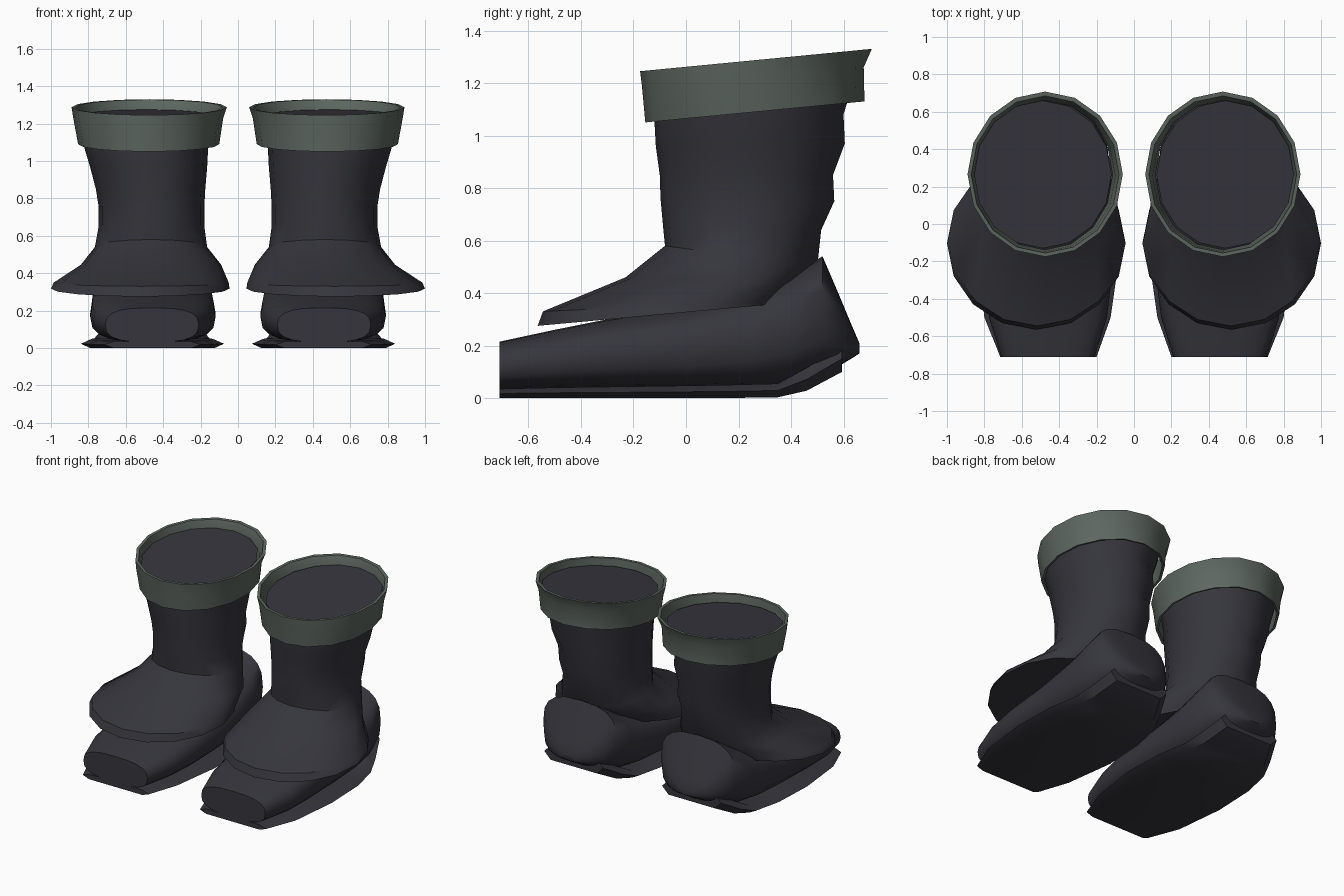
import bpy, bmesh, math

if "Cube" in bpy.data.objects:
    bpy.data.objects.remove(bpy.data.objects["Cube"])


def material(name, rgb):
    m = bpy.data.materials.new(name)
    m.diffuse_color = (*rgb, 1)
    m.use_nodes = True
    m.node_tree.nodes["Principled BSDF"].inputs["Base Color"].default_value = m.diffuse_color
    return m


DARK = material("dark leather", (0.036, 0.036, 0.046))
GREEN = material("grey green cuff", (0.110, 0.135, 0.118))


def loft(name, rings, mat, angle, caps=True, loop=False):
    """Skin a list of point rings, mirrored across x to give both boots."""
    bm = bmesh.new()
    rows = [[bm.verts.new(p) for p in r] for r in rings]
    n = len(rows[0])
    pairs = list(zip(rows, rows[1:]))
    if loop:
        pairs.append((rows[-1], rows[0]))
    for a, b in pairs:
        for i in range(n):
            j = (i + 1) % n
            bm.faces.new((a[i], a[j], b[j], b[i]))
    if caps:
        bm.faces.new(rows[0])
        bm.faces.new(rows[-1])
    bmesh.ops.recalc_face_normals(bm, faces=bm.faces[:])
    me = bpy.data.meshes.new(name)
    bm.to_mesh(me)
    bm.free()
    me.materials.append(mat)
    ob = bpy.data.objects.new(name, me)
    bpy.context.collection.objects.link(ob)
    bpy.ops.object.select_all(action='DESELECT')
    ob.select_set(True)
    bpy.context.view_layer.objects.active = ob
    bpy.ops.object.shade_smooth_by_angle(angle=math.radians(angle))
    ob.modifiers.new("pair", 'MIRROR').use_mirror_merge = False
    return ob


def tilted_ring(x0, x1, yf, yb, zf, zb, n=16):
    """Oval ring whose height runs from zf at the front to zb at the back."""
    pts = []
    for i in range(n):
        a = math.tau * i / n
        s = (1 + math.sin(a)) / 2
        pts.append(((x0 + x1) / 2 + (x1 - x0) / 2 * math.cos(a),
                    yf + (yb - yf) * s, zf + (zb - zf) * s))
    return pts


def upright_section(y, x0, x1, z0, z1, n=20, p=0.72):
    """Rounded box section across the foot."""
    pts = []
    for i in range(n):
        a = math.tau * i / n
        c, s = math.cos(a), math.sin(a)
        pts.append(((x0 + x1) / 2 + (x1 - x0) / 2 * math.copysign(abs(c) ** p, c), y,
                    (z0 + z1) / 2 + (z1 - z0) / 2 * math.copysign(abs(s) ** p, s)))
    return pts


def sole_section(y, x0, x1, z0, z1):
    m, e = z0 * 0.5 + z1 * 0.5, 0.05
    return [(x0, y, m), (x0 + e, y, z0), (x1 - e, y, z0),
            (x1, y, m), (x1 - e, y, z1), (x0 + e, y, z1)]


# Shaft flaring over the instep, closed at the top
shaft = [
    (.045, 1.0, -.565, .36, .275, .36),
    (.05, .985, -.545, .37, .33, .37),
    (.09, .84, -.23, .44, .46, .43),
    (.165, .765, -.08, .50, .58, .50),
    (.18, .745, -.088, .515, .66, .64),
    (.18, .745, -.097, .565, .76, .75),
    (.175, .76, -.10, .56, .85, .85),
    (.165, .79, -.115, .605, .96, .97),
    (.16, .82, -.12, .60, 1.05, 1.08),
    (.12, .855, -.13, .66, 1.20, 1.275),
]
loft("boot_shaft", [tilted_ring(*r) for r in shaft], DARK, 40)

# Folded cuff with an inner skin
cuff = [
    (.10, .855, -.155, .68, 1.05, 1.13),
    (.08, .88, -.168, .677, 1.19, 1.26),
    (.06, .89, -.175, .708, 1.245, 1.33),
    (.08, .87, -.155, .685, 1.245, 1.328),
    (.10, .86, -.148, .66, 1.19, 1.26),
    (.115, .84, -.138, .665, 1.055, 1.132),
]
loft("cuff", [tilted_ring(*r) for r in cuff], GREEN, 50, caps=False, loop=True)

# Shoe with a blunt toe and bulging heel
shoe = [
    (-.71, .21, .71, .03, .215),
    (-.50, .145, .775, .03, .26),
    (-.30, .12, .79, .03, .30),
    (0, .12, .79, .03, .345),
    (.25, .13, .785, .03, .41),
    (.40, .14, .78, .05, .47),
    (.52, .17, .75, .09, .54),
    (.58, .22, .70, .12, .40),
    (.63, .30, .62, .15, .28),
    (.66, .40, .52, .17, .21),
]
loft("shoe", [upright_section(*r) for r in shoe], DARK, 50)

# Thin sole rising at the heel
sole = [
    (-.71, .20, .715, 0, .035),
    (-.50, .125, .80, 0, .04),
    (-.15, .075, .84, 0, .045),
    (.15, .09, .83, 0, .05),
    (.35, .13, .79, .003, .055),
    (.46, .17, .75, .028, .115),
    (.595, .23, .69, .10, .20),
]
loft("sole", [sole_section(*r) for r in sole], DARK, 30)
